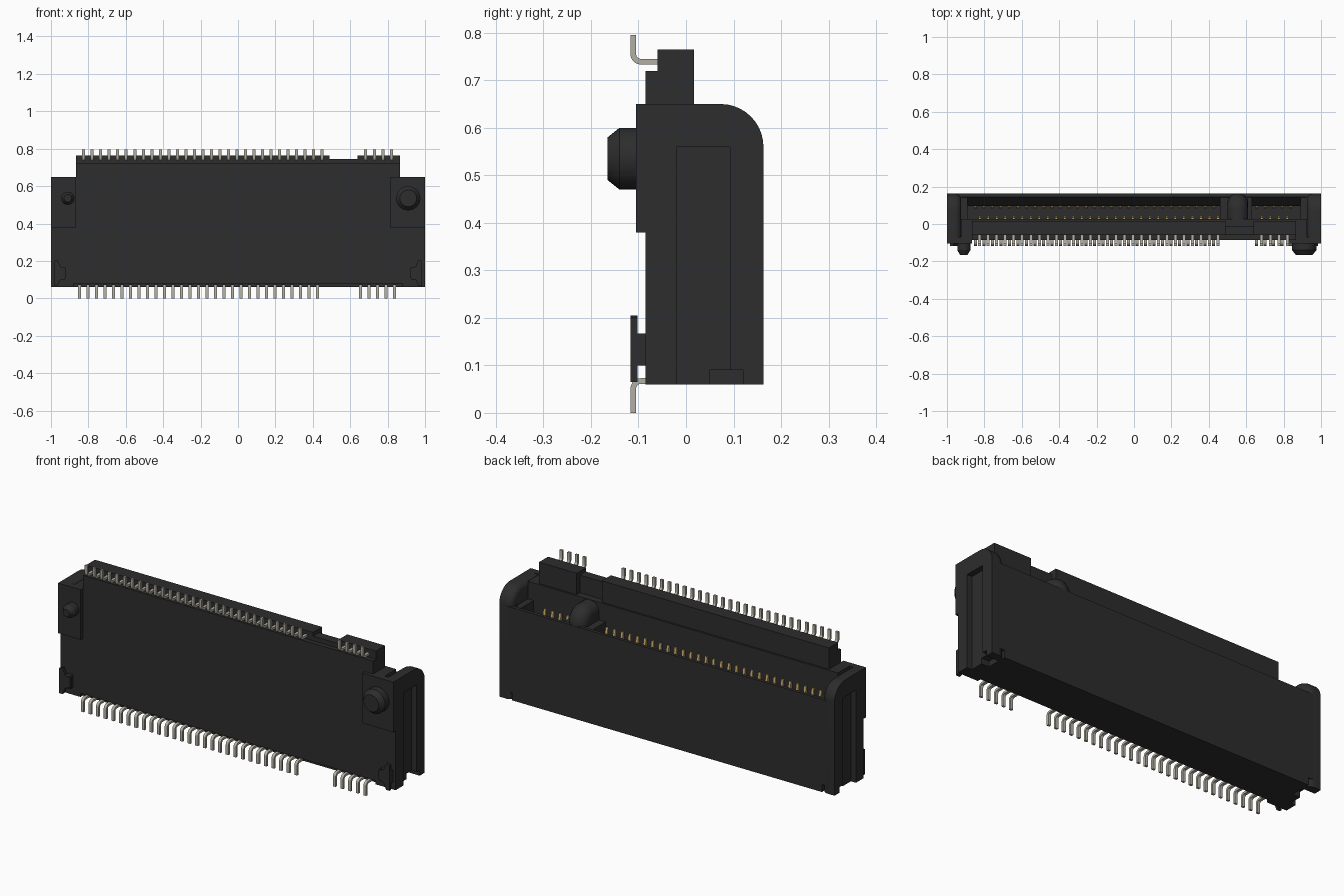
import bpy, bmesh
from math import sin, cos, pi

cube = bpy.data.objects.get("Cube")
if cube:
    bpy.data.objects.remove(cube, do_unlink=True)


def material(name, rgb):
    m = bpy.data.materials.new(name)
    m.use_nodes = True
    m.diffuse_color = (*rgb, 1)
    bsdf = m.node_tree.nodes["Principled BSDF"]
    bsdf.inputs["Base Color"].default_value = (*rgb, 1)
    bsdf.inputs["Roughness"].default_value = 0.6
    return m


BLACK = material("black plastic", (0.026, 0.026, 0.026))
TIN = material("tinned metal", (0.45, 0.43, 0.36))
GOLD = material("gold contact", (0.58, 0.40, 0.15))


def loft(bm, rings):
    """Skin equal-length rings of points and cap both ends."""
    loops = [[bm.verts.new(p) for p in ring] for ring in rings]
    n = len(loops[0])
    for a, b in zip(loops, loops[1:]):
        for i in range(n):
            j = (i + 1) % n
            bm.faces.new((a[i], a[j], b[j], b[i]))
    bm.faces.new(loops[0])
    bm.faces.new(loops[-1])


def finish(name, bm, mat, smooth=False):
    bmesh.ops.recalc_face_normals(bm, faces=bm.faces)
    me = bpy.data.meshes.new(name)
    bm.to_mesh(me)
    bm.free()
    me.materials.append(mat)
    ob = bpy.data.objects.new(name, me)
    bpy.context.collection.objects.link(ob)
    if smooth:
        bpy.ops.object.select_all(action="DESELECT")
        ob.select_set(True)
        bpy.context.view_layer.objects.active = ob
        bpy.ops.object.shade_smooth_by_angle()
    return ob


def prism(name, profile, spans, mat=BLACK, smooth=False):
    """Extrude a (y, z) profile along x over each span."""
    bm = bmesh.new()
    for x0, x1 in spans:
        loft(bm, [[(x, y, z) for y, z in profile] for x in (x0, x1)])
    return finish(name, bm, mat, smooth)


def rect(y0, y1, z0, z1):
    return [(y0, z0), (y1, z0), (y1, z1), (y0, z1)]


def both(a, b):
    return [(a, b), (-a, -b)]


FRONT, BACK, BOTTOM, TOP = -0.085, 0.163, 0.06, 0.65


def crown(d=0.0, radius=0.09, steps=10):
    """Rounded upper back corner, inset by d, ending at the front top."""
    arc = []
    for i in range(steps + 1):
        t = pi / 2 * i / steps
        r = radius - d
        arc.append((BACK - radius + r * cos(t), TOP - radius + r * sin(t)))
    return arc + [(FRONT, TOP - d)]


# Main housing with the card slot and lead-in chamfer
housing = [(FRONT, 0.08), (FRONT, TOP), (0.027, TOP), (0.027, 0.3),
           (0.096, 0.3), (0.096, 0.5), (0.145, 0.56), (BACK, 0.56),
           (BACK, BOTTOM), (-0.065, BOTTOM), (-0.065, 0.08)]
prism("housing", housing, [(-0.925, 0.925)])
prism("slot_end_blocks", rect(0.0, 0.15, 0.25, 0.555), both(0.89, 0.95))
prism("back_wall_ends", rect(0.12, BACK, 0.1, 0.56), both(0.92, 0.96))
prism("front_corner_fills", rect(FRONT, -0.05, BOTTOM, 0.1), both(0.88, 0.93))

# Raised front wall in two lengths with a lower bridge between
raised = [(FRONT, 0.6), (0.017, 0.6), (0.017, 0.765), (-0.06, 0.765),
          (-0.06, 0.72), (FRONT, 0.72)]
prism("raised_wall", raised, [(-0.865, 0.49), (0.64, 0.865)])
prism("wall_bridge", [(FRONT, 0.6), (-0.01, 0.6), (-0.01, 0.745),
                      (-0.06, 0.745), (-0.06, 0.72), (FRONT, 0.72)],
      [(0.49, 0.64)])

# End cheeks: inner part with softened edge, outer part with open channel
notch = [(FRONT, BOTTOM), (0.05, BOTTOM), (0.05, 0.09), (0.12, 0.09),
         (0.12, BOTTOM)]
channel = [(FRONT, BOTTOM), (-0.02, BOTTOM), (-0.02, 0.56), (0.093, 0.56),
           (0.093, 0.09), (0.12, 0.09), (0.12, BOTTOM), (BACK, BOTTOM)]
bm = bmesh.new()
for s in (-1, 1):
    rings = []
    for x, d in ((0.97, 0), (0.955, 0), (0.94, 0.005), (0.93, 0.014), (0.925, 0.025)):
        outline = notch + [(BACK - d, BOTTOM)] + crown(d)
        rings.append([(s * x, y, z) for y, z in outline])
    loft(bm, rings)
finish("cheek_inner", bm, BLACK, True)
prism("cheek_outer", channel + crown(), both(0.97, 1.0), smooth=True)

# Key post dividing the slot
prism("key_base", rect(0.0, 0.15, 0.25, 0.555), [(0.46, 0.63)])
bm = bmesh.new()
rings = []
for i in range(9):
    t = pi * i / 8
    d = 0.05 * (1 - sin(t))
    outline = [(FRONT, 0.3), (BACK - d, 0.3)] + crown(d)
    # keep the post behind the front face
    rings.append([(0.555 - 0.055 * cos(t), max(y, -0.06), z) for y, z in outline])
loft(bm, rings)
finish("key_post", bm, BLACK, True)

# Mounting pads and locating pegs
pad = rect(-0.105, -0.07, 0.38, TOP)
prism("mounting_pads", pad, [(-1.0, -0.865), (0.815, 1.0)])


def peg(name, x, radius, tip):
    bm = bmesh.new()
    rings = []
    for r, y in ((radius, -0.09), (radius, -0.14), (tip, -0.165)):
        rings.append([(x + r * cos(2 * pi * i / 32), y, 0.535 + r * sin(2 * pi * i / 32))
                      for i in range(32)])
    loft(bm, rings)
    finish(name, bm, BLACK, True)


peg("small_peg", -0.91, 0.035, 0.02)
peg("large_peg", 0.91, 0.065, 0.045)

# Hold-down clips at the lower front corners
clip = [(0.985, 0.2), (0.965, 0.205), (0.95, 0.17), (0.92, 0.16),
        (0.92, 0.11), (0.95, 0.1), (0.965, 0.065), (0.985, 0.065)]
bm = bmesh.new()
for s in (-1, 1):
    loft(bm, [[(s * x, y, z) for x, z in clip] for y in (-0.117, -0.102)])
finish("clip_plates", bm, BLACK)
prism("clip_mounts", rect(-0.11, -0.08, 0.1, 0.167), both(0.925, 0.985))

# Solder pins and slot contacts
PITCH = 0.0455


def pin_spans(start, count, width):
    return [(start + i * PITCH - width / 2, start + i * PITCH + width / 2)
            for i in range(count)]


def bent_pin(root, z, tip, up):
    """Flat strip leaving the wall forward, then turning up or down."""
    outer, inner = [], []
    for i in range(6):
        t = pi / 2 * i / 5
        for r, side in ((0.022, outer), (0.01, inner)):
            side.append((-0.095 - r * sin(t), z + up * (0.016 - r * cos(t))))
    return ([(root, z - up * 0.006)] + outer + [(-0.117, tip), (-0.105, tip)]
            + inner[::-1] + [(root, z + up * 0.006)])


upper = pin_spans(-0.825, 29, 0.016) + pin_spans(0.683, 4, 0.016)
lower = pin_spans(-0.848, 29, 0.016) + pin_spans(0.656, 5, 0.016)
prism("upper_pins", bent_pin(-0.05, 0.739, 0.795, 1), upper, TIN, True)
prism("lower_pins", bent_pin(-0.06, 0.067, 0.0, -1), lower, TIN, True)

front_contact = [(0.02, 0.3), (0.034, 0.3), (0.044, 0.47), (0.034, 0.53), (0.02, 0.53)]
back_contact = [(0.1, 0.3), (0.092, 0.3), (0.08, 0.45), (0.09, 0.495), (0.1, 0.495)]
prism("front_contacts", front_contact,
      pin_spans(-0.825, 29, 0.014) + pin_spans(0.683, 4, 0.014), GOLD)
prism("back_contacts", back_contact,
      pin_spans(-0.848, 29, 0.014) + pin_spans(0.656, 5, 0.014), GOLD)
